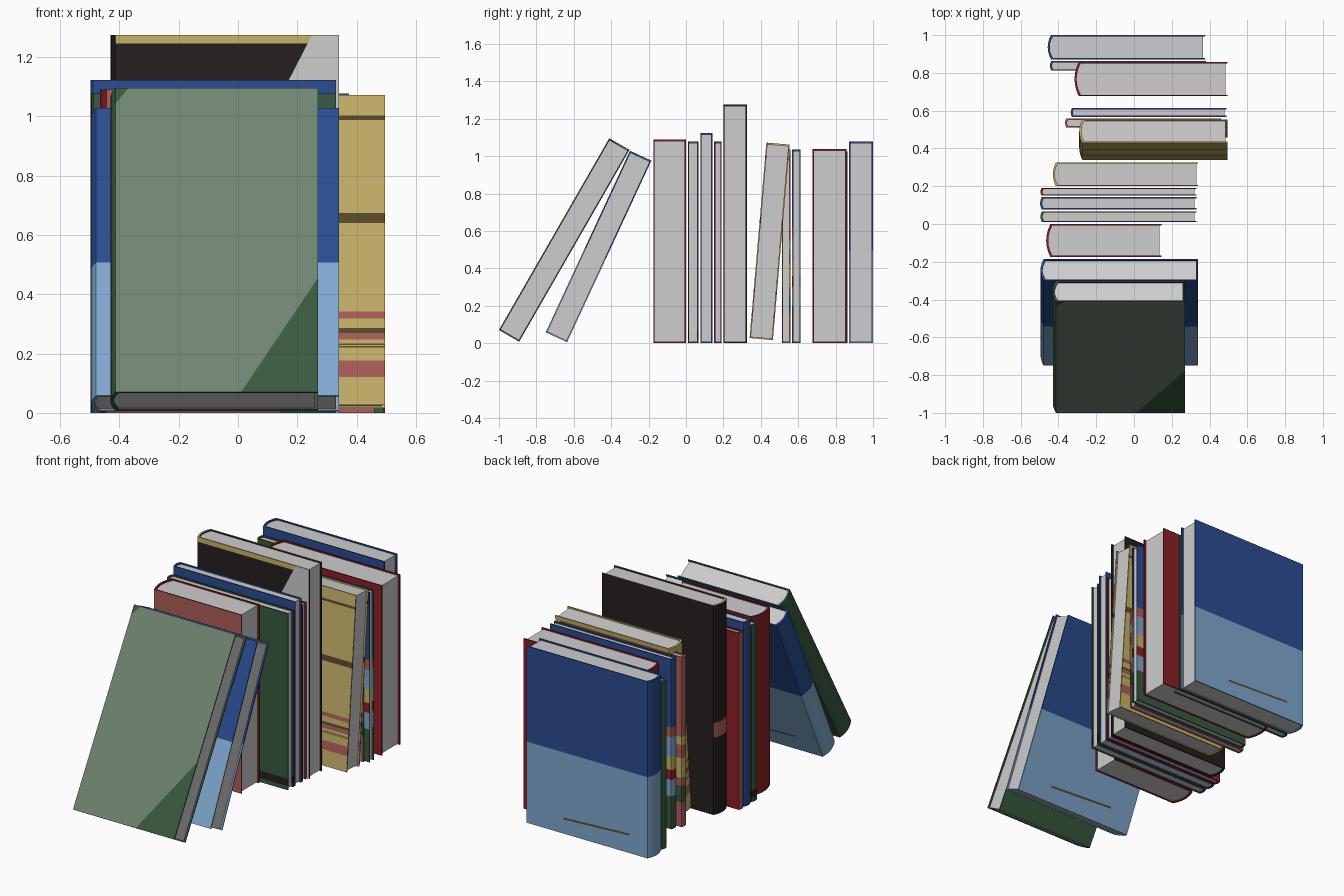
import bpy, bmesh, math
from mathutils import Vector

if "Cube" in bpy.data.objects:
    bpy.data.objects.remove(bpy.data.objects["Cube"])

PALETTE = {
    "page_grey":   (0.61, 0.61, 0.61),
    "navy":        (0.023, 0.072, 0.29),
    "light_blue":  (0.216, 0.392, 0.631),
    "red":         (0.262, 0.014, 0.018),
    "dusty_red":   (0.42, 0.115, 0.102),
    "dark_green":  (0.042, 0.102, 0.05),
    "sage":        (0.162, 0.235, 0.168),
    "gold":        (0.578, 0.456, 0.141),
    "olive":       (0.105, 0.070, 0.021),
    "dark_brown":  (0.020, 0.0135, 0.0135),
}
NAMES = list(PALETTE)
MATS = []
for n, c in PALETTE.items():
    m = bpy.data.materials.new(n)
    m.diffuse_color = (*c, 1)
    m.use_nodes = True
    m.node_tree.nodes["Principled BSDF"].inputs["Base Color"].default_value = m.diffuse_color
    MATS.append(m)

BOARD, LIP = 0.007, 0.01      # cover thickness, page recess


# Painted covers: each pattern is (cut planes, colour rule on face centre and normal)
def line_xz(a, b):
    """Vertical-to-the-cover cut through two (x, z) points, normal to the right."""
    d = Vector((b[0] - a[0], 0, b[1] - a[1])).normalized()
    return (Vector((a[0], 0, a[1])), Vector((d.z, 0, -d.x)))


def side(plane, c):
    return (c - plane[0]).dot(plane[1]) > 0


def level(z):
    return (Vector((0, 0, z)), Vector((0, 0, 1)))


def is_front(c, n):
    return n.y < -0.9 and c.y < 0.003


def plain(col, front=None, spine=None):
    def rule(c, n):
        if front and is_front(c, n):
            return front
        if spine and n.x < -0.3:
            return spine
        return col
    return [], rule


def bands(base, stripes):
    cuts = [level(z) for s in stripes for z in s[:2] if z > 0]

    def rule(c, n):
        for lo, hi, col in stripes:
            if lo < c.z < hi:
                return col
        return base
    return cuts, rule


def two_blues(half, thick):
    """Navy over light blue with a thin olive rule low on the back cover."""
    rules = [line_xz((-0.32, 0.107), (0.125, 0.086)), line_xz((-0.32, 0.119), (0.125, 0.098))]
    ends = [line_xz((x, 0), (x, 1)) for x in (-0.32, 0.125)]

    def rule(c, n):
        inked = side(rules[0], c) != side(rules[1], c) and -0.32 < c.x < 0.125
        if inked and n.y > 0.9 and c.y > thick - 0.003:
            return "olive"
        return "navy" if c.z > half else "light_blue"
    return [level(half)] + rules + ends, rule


def sage_corners():
    low = line_xz((0.01, 0.0), (0.27, 0.445))
    top = line_xz((-0.43, 1.097), (-0.37, 1.183))

    def rule(c, n):
        if is_front(c, n) and not side(low, c) and side(top, c):
            return "sage"
        return "dark_green"
    return [low, top], rule


def brown_cover():
    slant = line_xz((0.17, 1.12), (0.25, 1.275))

    def rule(c, n):
        if n.z > 0.9:
            return "gold" if not side(slant, c) or c.y > 0.01 else "page_grey"
        if is_front(c, n):
            if side(slant, c):
                return "page_grey"
            if c.z > 1.245:
                return "gold"
        if n.x < -0.3 and 0.47 < c.z < 0.56:
            return "dusty_red"
        return "dark_brown"
    return [slant, level(1.245), level(0.47), level(0.56)], rule


def finish(bm, name, loc, lean):
    me = bpy.data.meshes.new(name)
    bmesh.ops.recalc_face_normals(bm, faces=bm.faces)
    bm.to_mesh(me)
    bm.free()
    for m in MATS:
        me.materials.append(m)
    ob = bpy.data.objects.new(name, me)
    bpy.context.collection.objects.link(ob)
    ob.location = loc
    ob.rotation_euler.x = -math.radians(lean)
    return ob


def outline(x0, x1, y0, y1, bulge, steps=6):
    """U-shaped line: fore edge, rounded spine, fore edge."""
    pts = [(x1, y0)]
    for i in range(steps + 1):
        t = i / steps
        pts.append((x0 + bulge * (2 * t - 1) ** 2, y0 + (y1 - y0) * t))
    return pts + [(x1, y1)]


def book(name, x0, x1, y, z, thick, height, lean, pattern):
    bulge = min(0.022, thick * 0.13)
    outer = outline(x0, x1, 0, thick, bulge)
    inner = outline(x0 + 0.011, x1, BOARD, thick - BOARD, bulge)
    cuts, rule = pattern

    # cover wrapped round the spine
    bm = bmesh.new()
    rows = [[[bm.verts.new((p[0], p[1], h)) for p in prof] for prof in (outer, inner)]
            for h in (0, height)]
    (ob, ib), (ot, it) = rows
    last = len(outer) - 1
    for i in range(last):
        j = i + 1
        for quad in ((ob[i], ob[j], ot[j], ot[i]), (ib[i], ib[j], it[j], it[i]),
                     (ob[i], ob[j], ib[j], ib[i]), (ot[i], ot[j], it[j], it[i])):
            bm.faces.new(quad)
    for i in (0, last):
        bm.faces.new((ob[i], ib[i], it[i], ot[i]))
    bmesh.ops.recalc_face_normals(bm, faces=bm.faces)
    for co, no in cuts:
        bmesh.ops.bisect_plane(bm, geom=bm.verts[:] + bm.edges[:] + bm.faces[:],
                               plane_co=co, plane_no=no, dist=1e-6)
    bm.normal_update()
    for f in bm.faces:
        f.material_index = NAMES.index(rule(f.calc_center_median(), f.normal))
    finish(bm, name + "_cover", (0, y, z), lean)

    # page block
    bm = bmesh.new()
    prof = outline(x0 + 0.011, x1 - LIP, BOARD, thick - BOARD, bulge)
    base = bm.faces.new([bm.verts.new((p[0], p[1], LIP * 0.6)) for p in prof])
    up = bmesh.ops.extrude_face_region(bm, geom=[base])["geom"]
    bmesh.ops.translate(bm, vec=(0, 0, height - LIP * 1.4),
                        verts=[v for v in up if isinstance(v, bmesh.types.BMVert)])
    finish(bm, name + "_pages", (0, y, z), lean)


YELLOW = bands("gold", [
    (0.965, 0.98, "olive"), (0.615, 0.65, "olive"), (0.292, 0.316, "dusty_red"),
    (0.244, 0.26, "olive"), (0.222, 0.243, "dusty_red"), (0.203, 0.207, "olive"),
    (0.195, 0.199, "olive"), (0.095, 0.15, "dusty_red")])
MIXED = bands("navy", [
    (0, 0.2, "dark_green"), (0.2, 0.3, "light_blue"), (0.3, 0.36, "red"),
    (0.36, 0.44, "gold"), (0.44, 0.56, "light_blue"), (0.56, 0.62, "dusty_red")])
RED_STRIPED = bands("dusty_red", [
    (0.15, 0.25, "dark_green"), (0.3, 0.42, "gold"), (0.5, 0.55, "gold")])

# name, x0, x1, y, z, thickness, height, lean in degrees, pattern
BOOKS = [
    ("sage_leaning_book", -0.43, 0.27, -1.0, 0.07, 0.125, 1.183, 29.9, sage_corners()),
    ("blue_leaning_book", -0.495, 0.34, -0.75, 0.058, 0.126, 1.07, 24.9, two_blues(0.495, 0.126)),
    ("red_book", -0.465, 0.145, -0.175, 0, 0.175, 1.09, 0, plain("red", front="dusty_red")),
    ("thin_green_book", -0.495, 0.33, 0.01, 0, 0.057, 1.077, 0,
     bands("dark_green", [(0.025, 0.07, "dark_brown")])),
    ("thin_blue_book", -0.497, 0.33, 0.077, 0, 0.065, 1.123, 0, plain("navy")),
    ("thin_red_book", -0.495, 0.33, 0.15, 0, 0.041, 1.077, 0, plain("red", spine="dusty_red")),
    ("tall_brown_book", -0.43, 0.34, 0.2, 0, 0.126, 1.275, 0, brown_cover()),
    ("yellow_book", -0.29, 0.495, 0.34, 0.027, 0.125, 1.049, 4.9, YELLOW),
    ("thin_striped_book", -0.365, 0.46, 0.512, 0, 0.046, 1.035, 0, RED_STRIPED),
    ("thin_banded_book", -0.335, 0.49, 0.567, 0, 0.046, 1.035, 0, MIXED),
    ("thick_red_book", -0.315, 0.495, 0.677, 0, 0.181, 1.037, 0, plain("red")),
    ("short_green_book", -0.445, 0.38, 0.812, 0, 0.051, 1.025, 0, plain("dark_green")),
    ("blue_end_book", -0.457, 0.375, 0.872, 0, 0.128, 1.077, 0, two_blues(0.495, 0.128)),
]
for b in BOOKS:
    book(*b)
